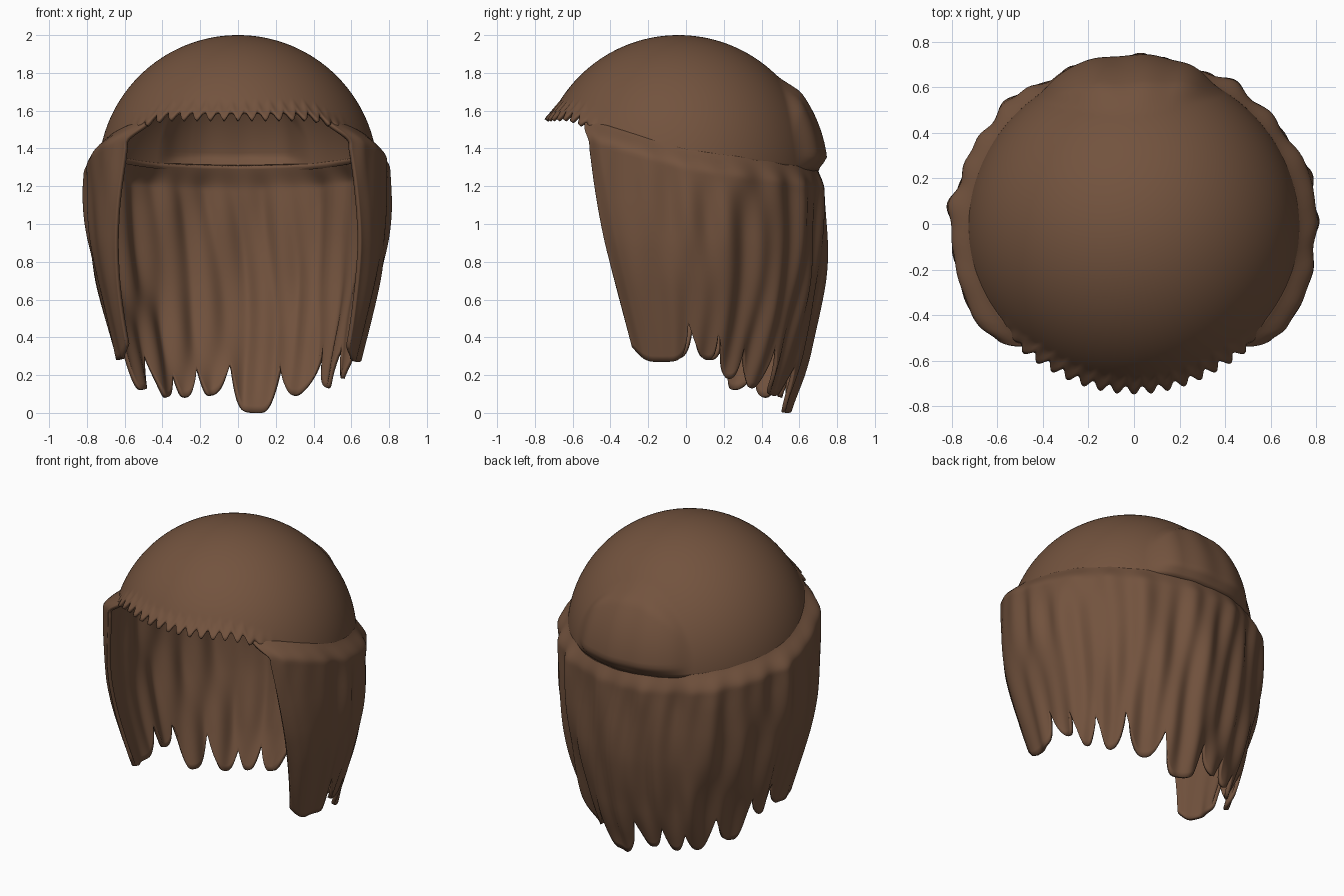
import bpy, bmesh, math
from math import sin, cos, radians, sqrt

if "Cube" in bpy.data.objects:
    bpy.data.objects.remove(bpy.data.objects["Cube"])

hair = bpy.data.materials.new("chestnut brown")
hair.diffuse_color = (0.17, 0.086, 0.048, 1)
hair.use_nodes = True
hair.node_tree.nodes["Principled BSDF"].inputs["Base Color"].default_value = hair.diffuse_color

CY, CZ, R = -0.04, 1.26, 0.74          # skull cap centre and radius


def smooth(a, b, x):
    t = min(1, max(0, (x - a) / (b - a)))
    return t * t * (3 - 2 * t)


def linear(table, x):
    for (x0, y0), (x1, y1) in zip(table, table[1:]):
        if x <= x1:
            return y0 + (y1 - y0) * (x - x0) / (x1 - x0)
    return table[-1][1]


def soft(table, x, w):
    """Piecewise table with rounded corners."""
    return sum(linear(table, max(table[0][0], x + w * k / 3)) for k in range(-3, 4)) / 7


def sheet(name, rows, cols, point, closed, thickness):
    """Grid surface from point(u, v), thickened inward."""
    bm = bmesh.new()
    n = cols if closed else cols + 1
    g = [[bm.verts.new(point(j / cols, i / rows)) for j in range(n)]
         for i in range(rows + 1)]
    for i in range(rows):
        for j in range(cols):
            k = (j + 1) % n
            bm.faces.new((g[i][j], g[i][k], g[i + 1][k], g[i + 1][j]))
    bmesh.ops.remove_doubles(bm, verts=bm.verts, dist=1e-5)
    me = bpy.data.meshes.new(name)
    bm.to_mesh(me)
    bm.free()
    me.materials.append(hair)
    ob = bpy.data.objects.new(name, me)
    bpy.context.collection.objects.link(ob)
    mod = ob.modifiers.new("thickness", 'SOLIDIFY')
    mod.thickness, mod.offset = thickness, -1
    bpy.context.view_layer.objects.active = ob
    ob.select_set(True)
    bpy.ops.object.shade_smooth_by_angle(angle=radians(50))
    ob.select_set(False)
    return ob


# Angles are measured from the back: 0 = back, +90 = right, 180 = front.
TOP = [(0, 1.31), (30, 1.32), (60, 1.36), (90, 1.41), (115, 1.52), (131, 1.57)]


def cap_rim(deg):
    d = abs(deg)
    back = soft(TOP, min(d, 131), 10) - 0.035
    teeth = 0.04 * (0.5 + 0.5 * cos(radians(deg) * 59)) ** 1.3 * smooth(128, 140, d)
    front = 1.51 + 0.045 * smooth(128, 150, d) + teeth
    return back + (front - back) * smooth(118, 130, d)


def cap_point(u, v):
    deg = u * 360 - 180
    a = radians(deg)
    rim = cap_rim(deg)
    polar = v * math.acos((rim - CZ) / R)
    z, r = CZ + R * cos(polar), R * sin(polar)
    # flared, lightly scalloped fringe
    near = smooth(0.9, 1, v) * smooth(122, 140, abs(deg))
    r += near * (0.022 - 0.008 * cos(a * 59))
    # raised lock at the back
    across = (deg + 2) / 35
    if abs(across) < 1:
        top = 1.42 + 0.37 * sqrt(1 - across * across)
        lift = smooth(top, top - 0.1, z) * smooth(1.275, 1.36, z)
        lift *= smooth(1, 0.5, abs(across))
        r += lift * (0.05 + 0.004 * sin(a * 20))
    return (r * sin(a), CY + r * cos(a), z)


sheet("cap", 44, 600, cap_point, True, 0.022)

# Lock outline along the hem: alternating notches and tips (angle, height)
HEM = [(-116, .36), (-104, .28), (-84, .46), (-77, .28), (-70, .42), (-62, .12),
       (-51, .31), (-41, .08), (-34, .2), (-28, .08), (-21, .24), (-15, .09),
       (-4, .26), (12, .0), (22, .25), (32, .09), (44, .35), (53, .13),
       (60, .36), (67, .18), (73, .43), (78, .28), (86, .48), (104, .27), (116, .35)]
RADIUS = [(0, .57), (.2, .615), (.4, .67), (.6, .725), (.8, .775), (1.0, .8), (1.3, .805)]
# Front-to-back fullness of the rear half by height
DEPTH = [(0, .94), (.2, 1.015), (.4, 1.005), (.6, .99), (.8, .955), (1.0, .925), (1.3, .92)]


def hem(deg):
    for k in range(len(HEM) - 1):
        (a0, z0), (a1, z1) = HEM[k], HEM[k + 1]
        if deg <= a1:
            s = (deg - a0) / (a1 - a0)
            tip, notch = (z1, z0) if k % 2 == 0 else (z0, z1)
            s = 1 - s if k % 2 == 0 else s
            wide = 6 if a1 - a0 > 15 else 2.6
            return tip + (notch - tip) * max(0, s) ** wide
    return HEM[-1][1]


def curtain_point(u, v):
    t = u * 2 - 1
    top = soft(TOP, abs(t) * 131, 10)
    low = hem(t * 116)
    v = v * v * 0.35 + v * 0.65         # denser rows near the crown
    z = top + (low - top) * v
    # front edge slants back toward the hem
    edge = 116 + 16 * min(1, max(0, (z - 0.3) / 1.1)) + 5 * smooth(1.42, 1.56, z)
    deg = t * edge
    a = radians(deg)
    # wavy strands, calmer on the front side panels
    calm = 0.25 + 0.65 * smooth(112, 80, abs(deg))
    sway = 1.5 * sin(3.2 * z + 2 * a)
    wave = (0.012 * sin(17 * a + sway) + 0.009 * sin(29 * a + 1.3 - 1.6 * sway)
            + 0.009 * sin(9 * a + 2 * z))
    full = soft(RADIUS, z, 0.12) + wave * calm * (0.5 + 0.5 * smooth(0, 0.25, top - z))
    # slightly squared front corners with a small rolled edge
    full += 0.018 * smooth(0.75, 0.93, abs(t)) - 0.015 * smooth(0.95, 1, abs(t))
    bulge = smooth(-0.02, 0.13, top - z)
    depth = 0.93 + (soft(DEPTH, z, 0.12) - 0.93) * smooth(-0.1, 0.6, cos(a))
    x, y = full * sin(a), full * cos(a) * depth - 0.01
    # crown edge tucks into the cap
    r = sqrt(max(0, R * R - (z - CZ) ** 2)) - 0.01
    x0, y0 = r * sin(a), CY + r * cos(a)
    return (x0 + (x - x0) * bulge, y0 + (y - y0) * bulge, z)


sheet("hair_curtain", 54, 380, curtain_point, False, 0.022)
